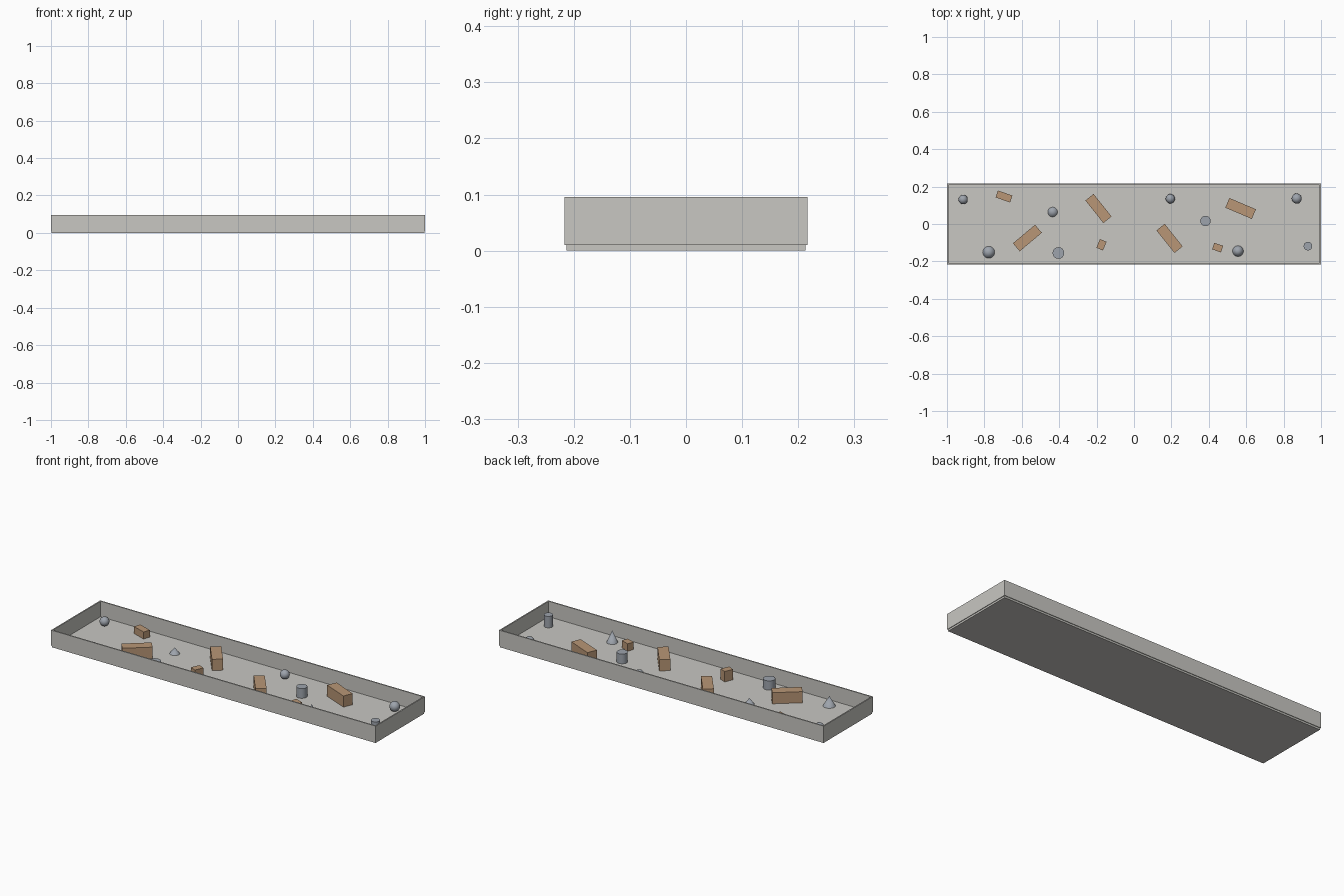
import bpy
import math

if "Cube" in bpy.data.objects:
    bpy.data.objects.remove(bpy.data.objects["Cube"])


def material(name, rgb):
    m = bpy.data.materials.new(name)
    m.diffuse_color = (*rgb, 1)
    m.use_nodes = True
    m.node_tree.nodes["Principled BSDF"].inputs["Base Color"].default_value = m.diffuse_color
    return m


STONE = material("pale_grey", (0.578, 0.571, 0.54))
WOOD = material("tan_brown", (0.48, 0.305, 0.18))
STEEL = material("blue_grey", (0.34, 0.37, 0.415))

FLOOR = 0.01          # top of the floor slab
TOP = 0.096           # rim of the walls
HX, HY = 0.9965, 0.213  # half size of the floor
WALL = 0.007          # wall thickness, centred on the floor edge


def finish(name, mat, smooth=False):
    ob = bpy.context.object
    ob.name = name
    ob.data.materials.append(mat)
    if smooth:
        bpy.ops.object.shade_smooth_by_angle(angle=math.radians(40))
    return ob


def box(name, x, y, z0, size, mat, angle=0):
    bpy.ops.mesh.primitive_cube_add(size=1, location=(x, y, z0 + size[2] / 2),
                                    rotation=(0, 0, math.radians(angle)))
    bpy.context.object.scale = size
    return finish(name, mat)


# Shallow tray: floor slab with four raised walls
box("floor", 0, 0, 0, (2 * HX, 2 * HY, FLOOR), STONE)
for side, label in ((-1, "front"), (1, "back")):
    box(label + "_wall", 0, side * HY, FLOOR, (2, WALL, TOP - FLOOR), STONE)
for side, label in ((-1, "left"), (1, "right")):
    box(label + "_wall", side * HX, 0, FLOOR,
        (WALL, 2 * HY - WALL, TOP - FLOOR), STONE)

# Long wooden blocks: x, y, turn
for x, y, turn in ((-0.57, -0.075, 40), (-0.19, 0.083, -51.5),
                   (0.19, -0.077, -51.5), (0.57, 0.083, -23)):
    box("long_block", x, y, FLOOR, (0.154, 0.056, 0.062), WOOD, turn)

# Small wooden blocks: x, y, size, turn
for x, y, size, turn in ((-0.695, 0.147, (0.082, 0.039, 0.039), -19),
                         (-0.174, -0.111, (0.05, 0.038, 0.058), 67),
                         (0.447, -0.126, (0.05, 0.037, 0.041), -19)):
    box("small_block", x, y, FLOOR, size, WOOD, turn)

# Balls resting on the floor: x, y, radius
for x, y, r in ((-0.914, 0.131, 0.025), (0.194, 0.135, 0.025), (0.87, 0.136, 0.027)):
    bpy.ops.mesh.primitive_uv_sphere_add(segments=20, ring_count=12, radius=r,
                                         location=(x, y, FLOOR + r))
    finish("ball", STEEL, True)

# Cylinders: x, y, radius, height
for x, y, r, h in ((-0.404, -0.155, 0.031, 0.051), (0.382, 0.016, 0.028, 0.054),
                   (0.93, -0.118, 0.023, 0.064)):
    bpy.ops.mesh.primitive_cylinder_add(vertices=24, radius=r, depth=h,
                                        location=(x, y, FLOOR + h / 2))
    finish("cylinder", STEEL, True)

# Cones: x, y, radius, height
for x, y, r, h in ((-0.777, -0.151, 0.032, 0.054), (-0.435, 0.064, 0.026, 0.033),
                   (0.556, -0.145, 0.029, 0.064)):
    bpy.ops.mesh.primitive_cone_add(vertices=24, radius1=r, radius2=0, depth=h,
                                    location=(x, y, FLOOR + h / 2))
    finish("cone", STEEL, True)
